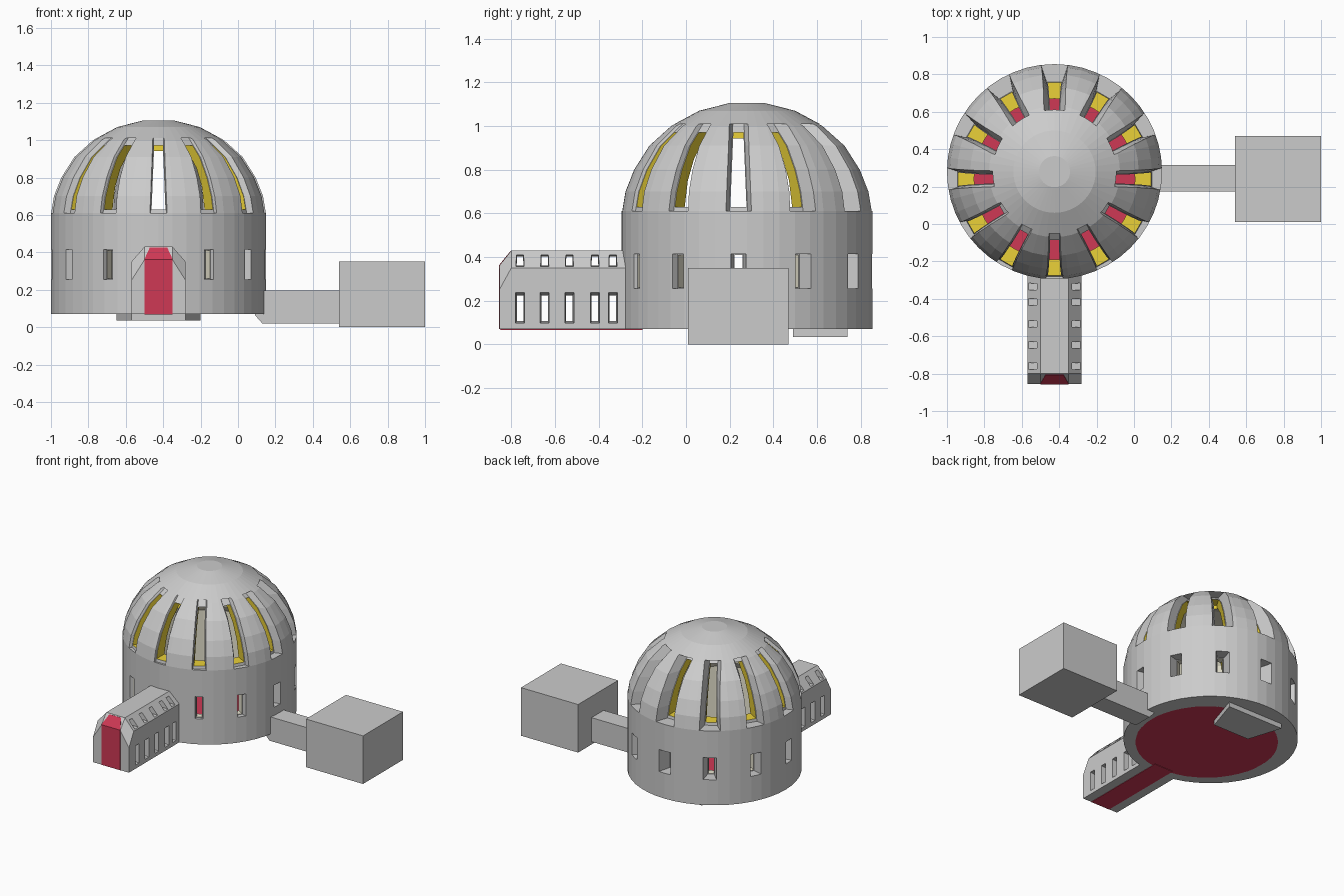
import bpy, bmesh
from math import sin, cos, pi, radians

if "Cube" in bpy.data.objects:
    bpy.data.objects.remove(bpy.data.objects["Cube"])

CX, CY, WY = -0.425, 0.28, 0.24   # hall centre, and y centre of the inner shell


def material(name, rgb):
    m = bpy.data.materials.new(name)
    m.diffuse_color = (*rgb, 1)
    m.use_nodes = True
    m.node_tree.nodes["Principled BSDF"].inputs["Base Color"].default_value = m.diffuse_color
    return m


STONE = material("stone", (0.76, 0.76, 0.76))
RED = material("red", (0.62, 0.04, 0.09))
YELLOW = material("yellow", (0.83, 0.64, 0.04))
CREAM = material("cream", (0.82, 0.79, 0.64))


def make(name, lofts, mat=None):
    """One object from several lofts; a loft is a list of equal-length rings."""
    bm = bmesh.new()
    for rings in lofts:
        vs = [[bm.verts.new(p) for p in ring] for ring in rings]
        n = len(vs[0])
        for a, b in zip(vs, vs[1:]):
            for i in range(n):
                j = (i + 1) % n
                bm.faces.new((a[i], a[j], b[j], b[i]))
        bm.faces.new(vs[0])
        bm.faces.new(vs[-1])
    bmesh.ops.recalc_face_normals(bm, faces=bm.faces)
    me = bpy.data.meshes.new(name)
    bm.to_mesh(me)
    bm.free()
    ob = bpy.data.objects.new(name, me)
    bpy.context.collection.objects.link(ob)
    if mat:
        me.materials.append(mat)
    return ob


def box(x0, x1, y0, y1, z0, z1):
    return [[(x0, y0, z), (x1, y0, z), (x1, y1, z), (x0, y1, z)] for z in (z0, z1)]


def revolve(profile, cy, n=48):
    return [[(CX + r * cos(2 * pi * i / n), cy + r * sin(2 * pi * i / n), z)
             for i in range(n)] for r, z in profile]


def cut(ob, cutter):
    mod = ob.modifiers.new("cut", 'BOOLEAN')
    mod.operation = 'DIFFERENCE'
    mod.solver = 'EXACT'
    mod.material_mode = 'TRANSFER'
    mod.object = cutter
    cutter.hide_render = True
    bpy.context.view_layer.objects.active = ob
    bpy.ops.object.modifier_apply(modifier=mod.name)
    bpy.data.objects.remove(cutter)


def radial(k, r0, w0, r1, w1, z):
    """Trapezoid ring at height z, pointing outwards in window direction k."""
    a = radians(30 * k)
    return [(CX + r * sin(a) + t * cos(a), WY - r * cos(a) + t * sin(a), z)
            for r, t in ((r0, -w0), (r1, -w1), (r1, w1), (r0, w0))]


# Domed hall: outer body and hollow interior
dome = [(0.575, 0.61), (0.56, 0.70), (0.52, 0.80), (0.45, 0.91),
        (0.35, 1.0), (0.22, 1.07), (0.083, 1.105)]
hall = make("domed_hall", [revolve([(0.575, 0.07)] + dome, CY)], STONE)
cavity = [(0.47, 0.0), (0.47, 0.58), (0.43, 0.63), (0.41, 0.75), (0.36, 0.85),
          (0.28, 0.93), (0.15, 0.985), (0.04, 1.0)]
cut(hall, make("cavity_cutter", [revolve(cavity, WY)], CREAM))

# Twelve tall dome slots with flared outer recesses
levels = dome[:4] + [(0.335, 1.01)]


def half_width(z):
    return 0.042 - 0.041 * (z - 0.61)


cut(hall, make("recess_cutter", [
    [radial(k, r - 0.055, half_width(z), r + 0.095, half_width(z) + 0.05, z)
     for r, z in levels] for k in range(12)], STONE))
cut(hall, make("slot_cutter", [
    [radial(k, 0.25, 0.037, 0.7, 0.037, 0.63),
     radial(k, 0.25, 0.023, 0.7, 0.023, 0.97)] for k in range(12)], YELLOW))

# Small drum windows, all round except where the entrance joins
around = range(1, 12)
cut(hall, make("window_recess_cutter", [
    [radial(k, 0.52, 0.022, 0.67, 0.06, z) for z in (0.255, 0.415)]
    for k in around], STONE))
cut(hall, make("window_cutter", [
    [radial(k, 0.40, 0.018, 0.7, 0.018, z) for z in (0.26, 0.41)]
    for k in around], CREAM))

make("hall_floor", [revolve([(0.472, 0.07), (0.472, 0.09)], WY)], RED)


# Entrance corridor with a sloped front end
def section(y, w, shoulder, top_w, top, bottom=0.07):
    return [(CX + x, y, z) for x, z in (
        (-w, bottom), (-w, shoulder), (-top_w, top),
        (top_w, top), (w, shoulder), (w, bottom))]


corridor = make("entrance_corridor", [[
    section(-0.855, 0.145, 0.25, 0.075, 0.36),
    section(-0.80, 0.145, 0.35, 0.075, 0.43),
    section(-0.24, 0.145, 0.35, 0.075, 0.43)]], STONE)
cut(corridor, make("corridor_cavity_cutter", [[
    section(y, 0.075, 0.36, 0.045, 0.41, 0.0) for y in (-0.79, -0.1)]], STONE))

# Corridor windows: wall row and roof row on both sides
lofts = []
for y in (-0.76, -0.647, -0.534, -0.417, -0.335):
    for s in (-1, 1):
        for inner, outer in (((0.05, 0.013, 0.11, 0.22), (0.16, 0.022, 0.095, 0.24)),
                             ((0.03, 0.013, 0.365, 0.40), (0.16, 0.02, 0.355, 0.42))):
            lofts.append([[(CX + s * x, y - h, z0), (CX + s * x, y + h, z0),
                           (CX + s * x, y + h, z1), (CX + s * x, y - h, z1)]
                          for x, h, z0, z1 in (inner, outer)])
cut(corridor, make("corridor_window_cutter", lofts, STONE))

make("corridor_floor", [box(CX - 0.076, CX + 0.076, -0.85, -0.2, 0.067, 0.085)], RED)

# Red door that folds back over the sloped front
door = [(0.07, -0.857, 0.076), (0.362, -0.857, 0.076), (0.425, -0.806, 0.047)]
make("entrance_door", [[
    [(CX - w, y, z), (CX + w, y, z), (CX + w, y + 0.02, z - 0.002),
     (CX - w, y + 0.02, z - 0.002)] for z, y, w in door]], RED)

# Side passage and annex block
make("side_passage", [[
    [(x, 0.175, z), (x, 0.315, z), (x, 0.315, 0.195), (x, 0.175, 0.195)]
    for x, z in ((0.09, 0.065), (0.13, 0.02), (0.545, 0.02))]])
make("annex_block", [box(0.54, 1.0, 0.01, 0.47, 0.0, 0.35)])

# Plate under the back of the hall
make("under_plate", [[
    [(-0.65, 0.74, z), (-0.57, 0.49, z), (-0.28, 0.49, z), (-0.20, 0.74, z)]
    for z in (0.035, 0.075)]])
